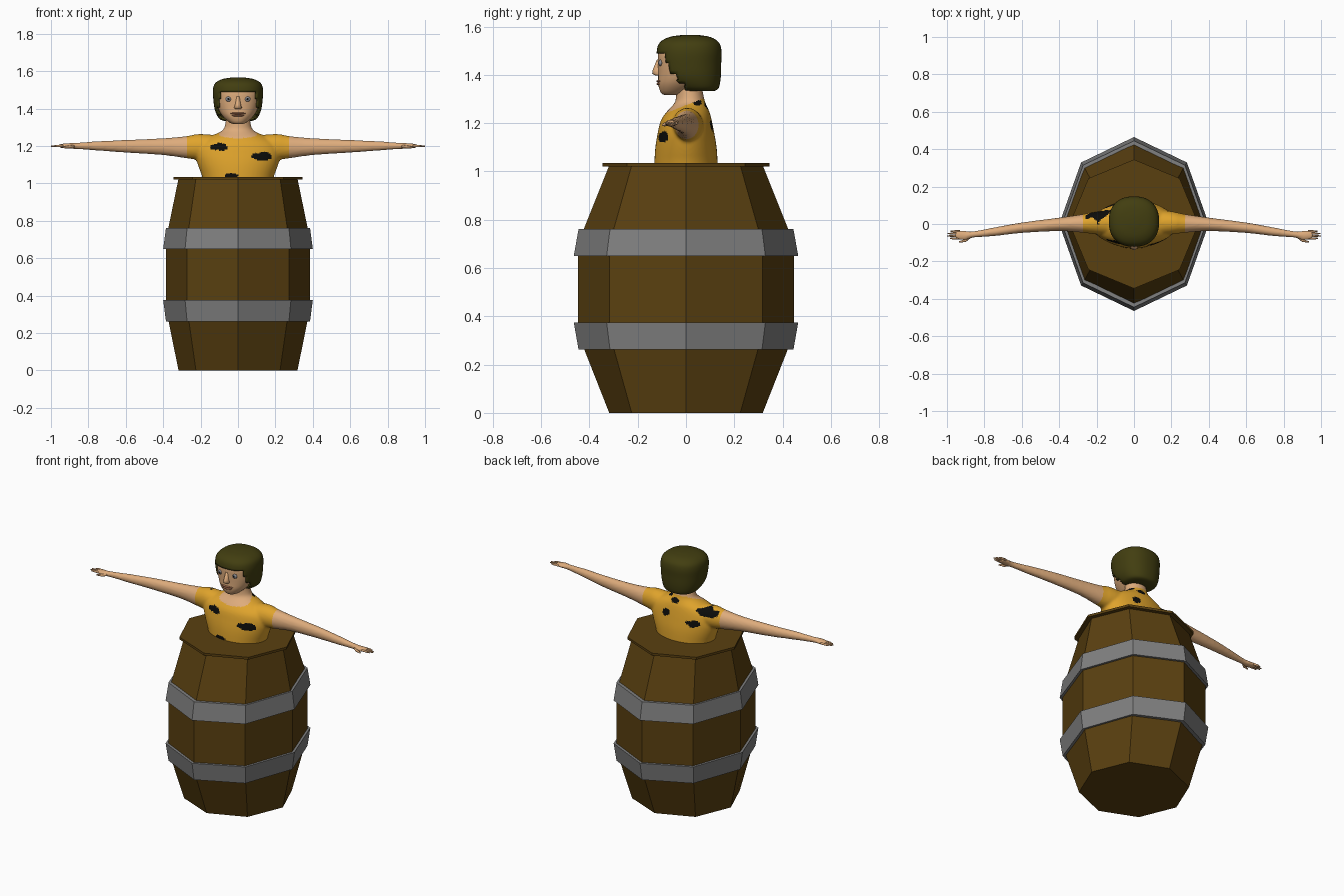
import bpy, bmesh, math
from mathutils import Vector

if "Cube" in bpy.data.objects:
    bpy.data.objects.remove(bpy.data.objects["Cube"])


def material(name, r, g, b):
    m = bpy.data.materials.new(name)
    m.diffuse_color = [(c / 255 / 12.92 if c < 11 else ((c / 255 + 0.055) / 1.055) ** 2.4)
                       for c in (r, g, b)] + [1]
    m.use_nodes = True
    m.node_tree.nodes["Principled BSDF"].inputs["Base Color"].default_value = m.diffuse_color
    return m


wood = material("brown_wood", 90, 64, 16)
metal = material("grey_metal", 128, 128, 128)
skin = material("skin", 222, 172, 124)
cloth = material("yellow_cloth", 224, 164, 44)
black = material("black", 12, 12, 10)
hair_mat = material("dark_olive_hair", 66, 62, 16)
lip_mat = material("lips", 176, 116, 84)
eye_mat = material("grey_eye", 140, 140, 145)


def spow(v, e):
    return math.copysign(abs(v) ** e, v)


def loft(bm, rings, n, axis="z", square=2.0, closed=False):
    """Skin rings of (position, centre_a, centre_b, radius_a, radius_b) along an axis."""
    loops = []
    for p, ca, cb, ra, rb in rings:
        loop = []
        for i in range(n):
            t = math.tau * i / n
            a = ca + ra * spow(math.cos(t), 2 / square)
            b = cb + rb * spow(math.sin(t), 2 / square)
            loop.append(bm.verts.new((a, b, p) if axis == "z" else (p, a, b)))
        loops.append(loop)
    pairs = list(zip(loops, loops[1:]))
    if closed:
        pairs.append((loops[-1], loops[0]))
    for lo, hi in pairs:
        for i in range(n):
            j = (i + 1) % n
            bm.faces.new((lo[i], lo[j], hi[j], hi[i]))
    if not closed:
        bm.faces.new(loops[0][::-1])
        bm.faces.new(loops[-1])


def finish(bm, name, mats, smooth=False):
    bmesh.ops.recalc_face_normals(bm, faces=bm.faces)
    mesh = bpy.data.meshes.new(name)
    bm.to_mesh(mesh)
    bm.free()
    ob = bpy.data.objects.new(name, mesh)
    bpy.context.collection.objects.link(ob)
    for m in mats:
        mesh.materials.append(m)
    for p in mesh.polygons:
        p.use_smooth = smooth
    return ob


def resample(rings, steps):
    """Smooth interpolation between rings."""
    out = []
    for k in range(len(rings) - 1):
        p0, p1 = rings[max(k - 1, 0)], rings[k]
        p2, p3 = rings[k + 1], rings[min(k + 2, len(rings) - 1)]
        for s in range(steps):
            t = s / steps
            out.append([0.5 * (2 * b + (c - a) * t + (2 * a - 5 * b + 4 * c - d) * t * t
                               + (3 * b - a - 3 * c + d) * t ** 3)
                        for a, b, c, d in zip(p0, p1, p2, p3)])
    return out + [list(rings[-1])]


# Barrel: eight-sided staves, deeper than wide
bm = bmesh.new()
loft(bm, [(z, 0, 0, rx, ry) for z, rx, ry in
          [(0, .318, .318), (.33, .385, .448), (.70, .385, .448), (1.025, .318, .318)]], 8)
finish(bm, "barrel", [wood])

# Lid
bm = bmesh.new()
loft(bm, [(1.02, 0, 0, .345, .345), (1.035, 0, 0, .345, .345)], 8)
finish(bm, "barrel_lid", [wood])

# Hoops: widest edge toward the middle of the barrel
for name, z_mid, z_out in (("lower_hoop", .375, .262), ("upper_hoop", .65, .762)):
    bm = bmesh.new()
    loft(bm, [(z_mid, 0, 0, .40, .465), (z_out, 0, 0, .385, .445),
              (z_out, 0, 0, .36, .41), (z_mid, 0, 0, .37, .43)], 8, closed=True)
    finish(bm, name, [metal])

# Torso, neck and arms, blended into one body
bm = bmesh.new()
torso = [(.97, 0, 0, .185, .13), (1.03, 0, 0, .19, .131), (1.10, 0, 0, .215, .127),
         (1.16, 0, 0, .23, .117), (1.21, 0, .001, .215, .106), (1.245, 0, .008, .165, .09),
         (1.27, 0, .014, .105, .073), (1.295, 0, .017, .074, .06), (1.36, 0, .012, .062, .052)]
loft(bm, resample(torso, 3), 48)
arm = [(.05, .005, 1.18, .08, .07), (.2, .006, 1.194, .062, .07), (.27, .003, 1.193, .05, .06),
       (.4, -.002, 1.196, .036, .045), (.6, -.02, 1.198, .028, .034),
       (.75, -.042, 1.2, .023, .025), (.86, -.056, 1.2, .017, .017),
       (.90, -.062, 1.2, .025, .015), (.93, -.06, 1.2, .025, .013), (.955, -.058, 1.2, .022, .009)]
for s in (-1, 1):
    loft(bm, [[s * r[0]] + r[1:] for r in resample(arm, 3)], 24, "x")
source = finish(bm, "body_source", [])
mod = source.modifiers.new("blend", "REMESH")
mod.mode = "VOXEL"
mod.voxel_size = .0075
sm = source.modifiers.new("soften", "SMOOTH")
sm.factor, sm.iterations = .5, 4
graph = bpy.context.evaluated_depsgraph_get()
mesh = bpy.data.meshes.new_from_object(source.evaluated_get(graph))
bpy.data.objects.remove(source)
body = bpy.data.objects.new("body_and_tunic", mesh)
bpy.context.collection.objects.link(body)
mesh.materials.clear()
for m in (skin, cloth, black):
    mesh.materials.append(m)

# Tunic area and its spots: (x, z, half width, half height), front then back
front_spots = [(-.10, 1.195, .045, .02), (.13, 1.145, .052, .021), (-.035, 1.04, .037, .016)]
back_spots = [(-.19, 1.235, .065, .025), (-.12, 1.16, .045, .02), (.07, 1.19, .03, .02),
              (.02, 1.27, .03, .015)]
side_spots = [(.045, 1.29, .018, .02), (-.095, 1.14, .018, .018)]  # (y, z, ...)


def inside(a, z, spots):
    return any(((a - u) / w) ** 2 + ((z - v) / h) ** 2 < 1 + .25 * math.sin(90 * a + 60 * z)
               for u, v, w, h in spots)


for p in mesh.polygons:
    p.use_smooth = True
    x, y, z = p.center
    if abs(x) > .272 or (abs(x) < .13 and z > 1.275 + .4 * y):
        p.material_index = 0
    elif inside(x, z, front_spots if y < 0 else back_spots) or (x > .05 and inside(y, z, side_spots)):
        p.material_index = 2
    else:
        p.material_index = 1

# Fingers and thumbs
bm = bmesh.new()
for s in (-1, 1):
    for y, tip in ((-.077, .985), (-.064, 1.0), (-.051, .998), (-.039, .98)):
        loft(bm, [(s * .93, y, 1.2, .006, .007), (s * .965, y, 1.2, .0055, .006),
                  (s * tip, y, 1.198, .003, .003)], 8, "x")
    loft(bm, [(s * .875, -.068, 1.198, .009, .008), (s * .90, -.088, 1.195, .008, .008),
              (s * .935, -.096, 1.192, .004, .004)], 8, "x")
finish(bm, "fingers", [skin], True)

# Head
bm = bmesh.new()
head = [(1.316, 0, -.06, .02, .025), (1.325, 0, -.053, .045, .05), (1.36, 0, -.03, .083, .085),
        (1.40, 0, -.01, .106, .105), (1.45, 0, -.002, .117, .114), (1.50, 0, 0, .117, .113),
        (1.54, 0, 0, .08, .08)]
loft(bm, resample(head, 3), 40, square=2.15)
finish(bm, "head", [skin], True)

# Nose: tapered wedge
bm = bmesh.new()
loft(bm, [(1.397, 0, -.105, .018, .02), (1.405, 0, -.112, .021, .028),
          (1.42, 0, -.112, .016, .026), (1.465, 0, -.11, .008, .01)], 12)
finish(bm, "nose", [skin], True)


def ellipsoid(name, centre, radii, mat):
    bm = bmesh.new()
    bmesh.ops.create_uvsphere(bm, u_segments=16, v_segments=10, radius=1)
    for v in bm.verts:
        v.co = Vector(centre) + Vector(c * r for c, r in zip(v.co, radii))
    return finish(bm, name, [mat], True)


# Face details
for s, side in ((-1, "right"), (1, "left")):
    ellipsoid(side + "_eye", (s * .05, -.105, 1.45), (.017, .009, .014), eye_mat)
    ellipsoid(side + "_pupil", (s * .05, -.112, 1.45), (.006, .004, .006), black)
    ellipsoid(side + "_ear", (s * .112, .0, 1.42), (.014, .02, .03), skin)
ellipsoid("upper_lip", (0, -.108, 1.374), (.042, .015, .006), lip_mat)
ellipsoid("lower_lip", (0, -.107, 1.363), (.034, .015, .007), lip_mat)

# Hair: cap cut along a stepped hairline
bm = bmesh.new()
hair = [(1.333, 0, .055, .07, .06), (1.345, 0, .045, .10, .09), (1.39, 0, .022, .123, .122),
        (1.45, 0, .014, .132, .132), (1.50, 0, .013, .134, .134), (1.535, 0, .014, .122, .122),
        (1.557, 0, .016, .085, .085), (1.566, 0, .018, .03, .03)]
loft(bm, resample(hair, 4), 56, square=2.3)


def hairline(y):
    for limit, z in ((-.088, 1.49), (-.07, 1.45), (-.035, 1.405), (0, 1.37)):
        if y < limit:
            return z
    return 1.32


cut = [f for f in bm.faces if f.calc_center_median().z < hairline(f.calc_center_median().y)]
bmesh.ops.delete(bm, geom=cut, context="FACES")
ob = finish(bm, "hair", [hair_mat], True)
solid = ob.modifiers.new("thickness", "SOLIDIFY")
solid.thickness = .012
solid.offset = -1
